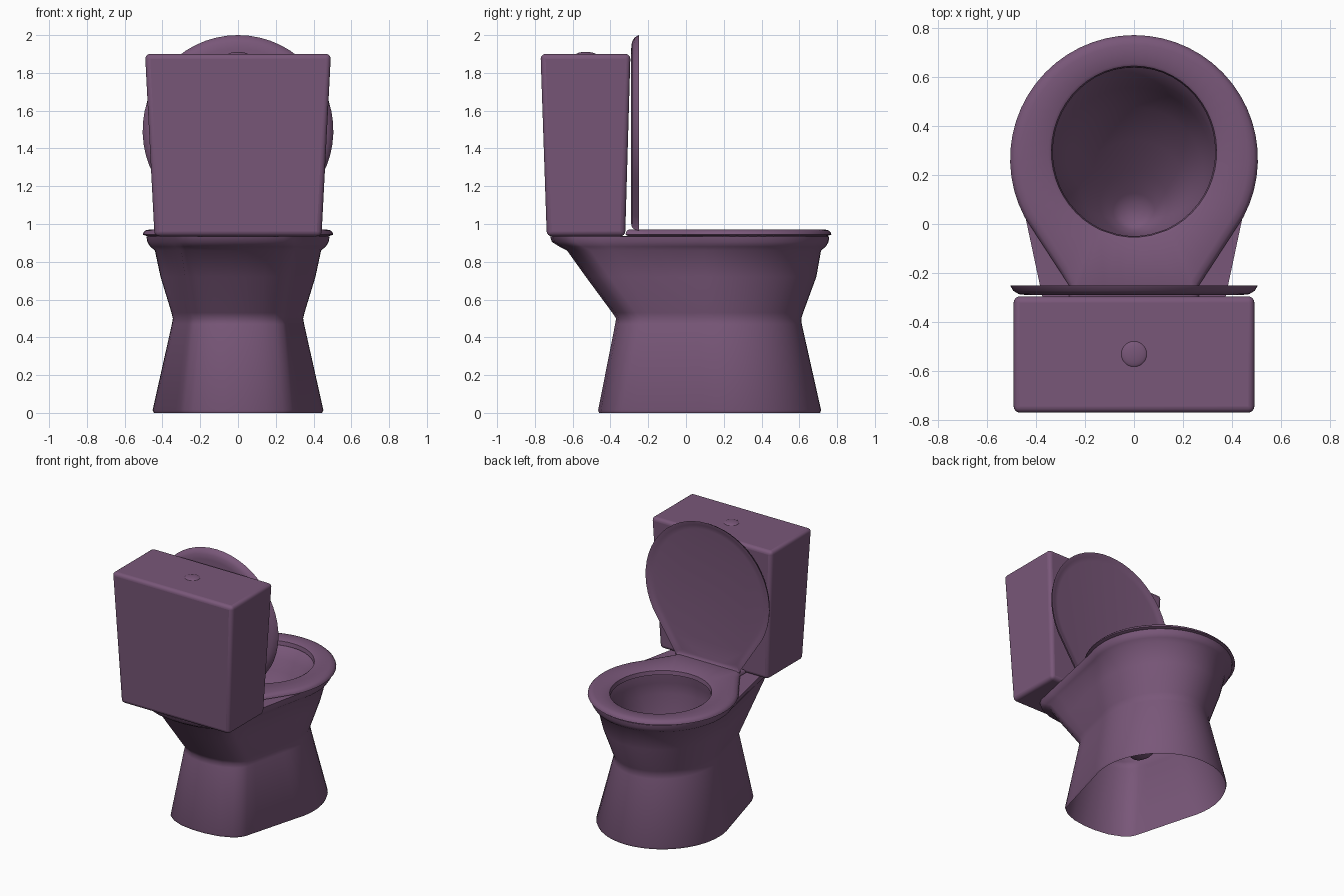
import bpy, bmesh
from math import sin, cos, radians, atan2
from mathutils import Vector

if "Cube" in bpy.data.objects:
    bpy.data.objects.remove(bpy.data.objects["Cube"])

mat = bpy.data.materials.new("plum_ceramic")
mat.diffuse_color = (0.19, 0.095, 0.19, 1)
mat.use_nodes = True
mat.node_tree.nodes["Principled BSDF"].inputs["Base Color"].default_value = mat.diffuse_color


def finish(obj, angle=35):
    obj.data.materials.append(mat)
    bpy.ops.object.select_all(action='DESELECT')
    bpy.context.view_layer.objects.active = obj
    obj.select_set(True)
    bpy.ops.object.shade_smooth_by_angle(angle=radians(angle))


def make_object(name, bm):
    bmesh.ops.recalc_face_normals(bm, faces=bm.faces)
    mesh = bpy.data.meshes.new(name)
    bm.to_mesh(mesh)
    bm.free()
    obj = bpy.data.objects.new(name, mesh)
    bpy.context.collection.objects.link(obj)
    return obj


def loft(name, rings, cap_start=False, cap_end=False, closed=False, angle=35):
    bm = bmesh.new()
    loops = [[bm.verts.new(p) for p in r] for r in rings]
    pairs = list(zip(loops, loops[1:]))
    if closed:
        pairs.append((loops[-1], loops[0]))
    n = len(loops[0])
    for a, b in pairs:
        for i in range(n):
            j = (i + 1) % n
            bm.faces.new((a[i], a[j], b[j], b[i]))
    if cap_start:
        bm.faces.new(loops[0])
    if cap_end:
        bm.faces.new(loops[-1])
    obj = make_object(name, bm)
    finish(obj, angle)
    return obj


def outline(a, yc, yf, end_angle, tail, steps=16, side=5):
    """Mirrored outline: elliptical nose, straight tapering sides, tail points."""
    half = []
    for i in range(steps + 1):
        t = radians(90 + (end_angle - 90) * i / steps)
        half.append(Vector((a * cos(t), yc + (yf - yc) * sin(t))))
    start, end = half[-1], Vector(tail[0])
    half += [start.lerp(end, i / side) for i in range(1, side + 1)]
    half += [Vector(p) for p in tail[1:]]
    half[0].x = 0
    return half + [Vector((-p.x, p.y)) for p in reversed(half[1:])]


def at_z(pts, z):
    return [(p.x, p.y, z) for p in pts]


def hole(ref, cy, rx, ry, z, aim=0.295):
    """Ellipse whose points line up with those of a reference outline."""
    ring = []
    for p in ref:
        t = atan2(p.y - aim, p.x)
        ring.append((rx * cos(t), cy + ry * sin(t), z))
    return ring


# Pedestal, rim, deck and bowl in one continuous skin, open underneath
# (z, half width, nose centre y, nose y, back y, back half width)
sections = [
    (0.00, 0.445, 0.25, 0.71, -0.46, 0.30),
    (0.015, 0.452, 0.25, 0.715, -0.465, 0.305),
    (0.47, 0.350, 0.20, 0.613, -0.375, 0.255),
    (0.50, 0.345, 0.20, 0.61, -0.37, 0.25),
    (0.53, 0.352, 0.20, 0.62, -0.39, 0.255),
    (0.72, 0.410, 0.22, 0.69, -0.53, 0.28),
    (0.86, 0.440, 0.25, 0.715, -0.63, 0.30),
    (0.88, 0.465, 0.26, 0.74, -0.67, 0.305),
    (0.905, 0.480, 0.26, 0.755, -0.71, 0.31),
    (0.935, 0.485, 0.26, 0.758, -0.72, 0.31),
]
rings = []
for z, a, yc, yf, yb, wb in sections:
    top = outline(a, yc, yf, -20, [
        (wb, yb + 0.125), (wb * 0.93, yb + 0.085), (wb * 0.78, yb + 0.05),
        (wb * 0.5, yb + 0.015), (wb * 0.15, yb)])
    rings.append(at_z(top, z))
for z, cy, rx, ry in [(0.938, 0.295, 0.35, 0.362), (0.92, 0.285, 0.342, 0.352),
                      (0.86, 0.25, 0.335, 0.335), (0.78, 0.235, 0.322, 0.322),
                      (0.65, 0.20, 0.285, 0.275), (0.52, 0.14, 0.215, 0.20),
                      (0.42, 0.085, 0.14, 0.13), (0.35, 0.05, 0.085, 0.075),
                      (0.325, 0.04, 0.045, 0.04)]:
    rings.append(hole(top, cy, rx, ry, z))
loft("pedestal_and_bowl", rings, cap_end=True, angle=60)


# Seat ring and raised lid share the same outline
def seat_outline(inset=0.0, back=-0.265):
    w, y = 0.265 - inset * 0.8, back + inset * 0.5
    return outline(0.505 - inset, 0.265, 0.77 - inset, -28,
                   [(w, -0.25 + inset * 0.5), (w, y), (w * 0.5, y), (w * 0.15, y)], steps=18)


def seat_ring(inset, z):
    return at_z(seat_outline(inset, -0.32), z)


s = seat_outline(0, -0.32)
loft("seat", [
    seat_ring(0.03, 0.934), seat_ring(0, 0.944), seat_ring(0.004, 0.955),
    seat_ring(0.015, 0.966), seat_ring(0.04, 0.972),
    hole(s, 0.295, 0.35, 0.36, 0.970), hole(s, 0.295, 0.337, 0.349, 0.963),
    hole(s, 0.295, 0.331, 0.344, 0.934)], closed=True)


def upright(inset, y):
    return [(p.x, y, p.y + 1.23) for p in seat_outline(inset)]


loft("lid", [upright(0.07, -0.290), upright(0.035, -0.286), upright(0.012, -0.272),
             upright(0.0, -0.250), upright(0.008, -0.250), upright(0.03, -0.260),
             upright(0.06, -0.264)], cap_start=True, cap_end=True)

# Tapered water tank
bm = bmesh.new()
lo, hi = [[bm.verts.new((x * w, y, z)) for x, y in
           ((-1, y0), (1, y0), (1, y1), (-1, y1))]
          for w, y0, y1, z in ((0.442, -0.737, -0.322, 0.935), (0.492, -0.77, -0.294, 1.90))]
bm.faces.new(lo)
bm.faces.new(hi)
for i in range(4):
    j = (i + 1) % 4
    bm.faces.new((lo[i], lo[j], hi[j], hi[i]))
tank = make_object("tank", bm)
bev = tank.modifiers.new("rounded_edges", 'BEVEL')
bev.width = 0.026
bev.segments = 4
finish(tank, 40)

# Domed flush button
bpy.ops.mesh.primitive_uv_sphere_add(segments=24, ring_count=12, location=(0, -0.53, 1.896))
button = bpy.context.object
button.name = "flush_button"
button.scale = (0.054, 0.054, 0.015)
finish(button, 60)
